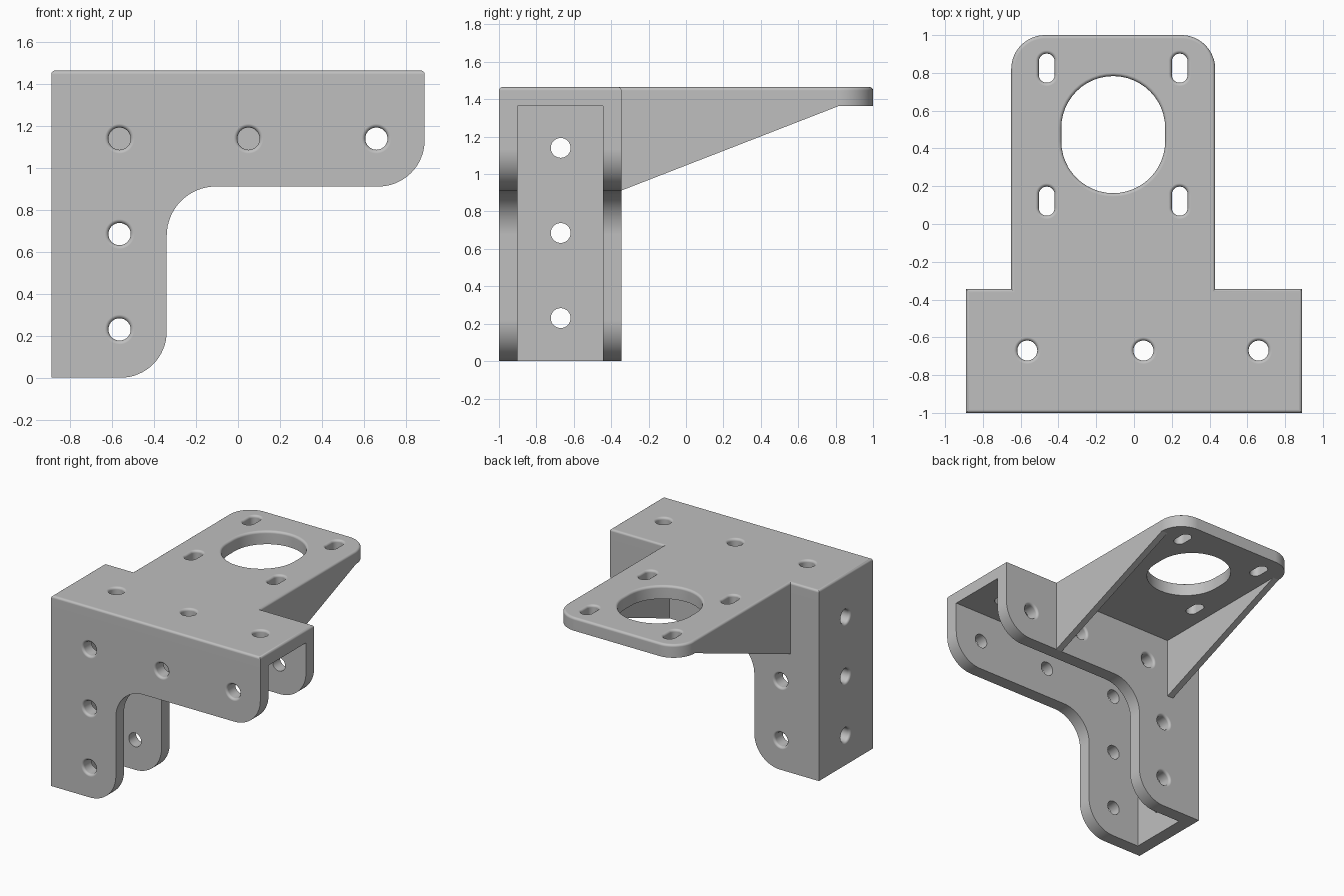
import bpy, bmesh, math
from mathutils import Vector

default = bpy.data.objects.get("Cube")
if default:
    bpy.data.objects.remove(default, do_unlink=True)

WALL = 0.1
FILLET = 0.018
HEIGHT = 1.465
UNDER = HEIGHT - WALL
LEFT, RIGHT = 0.89, -0.89
FRONT, BACK = -1.0, -0.345
SHELF_X, SHELF_HALF = -0.11, 0.54
HOLE = 0.053

grey = bpy.data.materials.new("bracket_grey")
grey.use_nodes = True
grey.diffuse_color = (0.52, 0.52, 0.52, 1)
grey.node_tree.nodes["Principled BSDF"].inputs["Base Color"].default_value = (0.52, 0.52, 0.52, 1)

# Planes: map outline (u, v) and depth w to space
PLANE = {
    "top": lambda u, v, w: (u, v, w),
    "front": lambda u, v, w: (u, w, v),
    "side": lambda u, v, w: (w, u, v),
}


def rounded(corners, steps=16):
    """Outline from (u, v, radius) corners."""
    pts = [Vector((u, v, 0)) for u, v, r in corners]
    out = []
    for i, p in enumerate(pts):
        r = corners[i][2]
        if not r:
            out.append(p)
            continue
        a = (pts[i - 1] - p).normalized()
        b = (pts[(i + 1) % len(pts)] - p).normalized()
        half = a.angle(b) / 2
        centre = p + (a + b).normalized() * r / math.sin(half)
        start = (p + a * r / math.tan(half) - centre).normalized()
        end = (p + b * r / math.tan(half) - centre).normalized()
        out += [centre + start.slerp(end, k / steps) * r for k in range(steps + 1)]
    return [(p.x, p.y) for p in out]


def loft(bm, rings, plane):
    """Closed solid through a list of (outline, depth) rings."""
    rows = [[bm.verts.new(PLANE[plane](u, v, w)) for u, v in pts] for pts, w in rings]
    n = len(rows[0])
    for lo, hi in zip(rows, rows[1:]):
        for i in range(n):
            j = (i + 1) % n
            bm.faces.new((lo[i], lo[j], hi[j], hi[i]))
    bm.faces.new(rows[0])
    bm.faces.new(rows[-1])
    return rows


def finish(bm, name):
    bmesh.ops.recalc_face_normals(bm, faces=bm.faces)
    mesh = bpy.data.meshes.new(name)
    bm.to_mesh(mesh)
    bm.free()
    mesh.materials.append(grey)
    obj = bpy.data.objects.new(name, mesh)
    bpy.context.collection.objects.link(obj)
    return obj


def prism(name, outline, plane, w0, w1, round_top=False):
    bm = bmesh.new()
    rows = loft(bm, [(outline, w0), (outline, w1)], plane)
    bmesh.ops.recalc_face_normals(bm, faces=bm.faces)
    if round_top:
        rim = set(rows[-1])
        edges = [e for e in bm.edges if all(v in rim for v in e.verts)]
        bmesh.ops.bevel(bm, geom=edges, offset=FILLET, segments=4, profile=0.5, affect='EDGES')
    return finish(bm, name)


def slot(u, v, radius, slide):
    """Circle stretched along v by a slide length."""
    pts = []
    for end, turn in ((1, 0), (-1, math.pi)):
        for k in range(25 if slide else 24):
            a = turn + math.pi * k / 24
            pts.append((u + radius * math.cos(a), v + end * slide / 2 + radius * math.sin(a)))
    return pts


def drill(obj, holes, plane, surface, outward):
    """Cut (u, v, radius, slide) holes with a rounded rim on the outer surface."""
    bm = bmesh.new()
    for u, v, radius, slide in holes:
        levels = [(0.03, FILLET)]
        for k in range(5):
            a = math.pi / 2 * k / 4
            levels.append((-FILLET * (1 - math.cos(a)), FILLET * (1 - math.sin(a))))
        levels.append((-WALL - 0.03, 0))
        loft(bm, [(slot(u, v, radius + grow, slide), surface + outward * d)
                  for d, grow in levels], plane)
    cutter = finish(bm, obj.name + "_cutter")
    cutter.hide_render = True
    mod = obj.modifiers.new("holes", 'BOOLEAN')
    mod.operation = 'DIFFERENCE'
    mod.solver = 'EXACT'
    mod.object = cutter
    graph = bpy.context.evaluated_depsgraph_get()
    mesh = bpy.data.meshes.new_from_object(obj.evaluated_get(graph))
    obj.modifiers.clear()
    obj.data = mesh
    bpy.data.objects.remove(cutter, do_unlink=True)


# Top plate with motor shelf
s0, s1 = SHELF_X - SHELF_HALF, SHELF_X + SHELF_HALF
tee = rounded([(RIGHT, FRONT, 0), (LEFT, FRONT, 0), (LEFT, BACK, 0), (s1, BACK, 0),
               (s1, 1, 0.18), (s0, 1, 0.18), (s0, BACK, 0), (RIGHT, BACK, 0)])
top_plate = prism("top_plate", tee, "top", UNDER, HEIGHT, round_top=True)
row = (-0.565, 0.05, 0.66)
mid_y = -0.67
shelf_y = 0.473
top_holes = [(x, mid_y, HOLE, 0) for x in row]
top_holes += [(SHELF_X + dx, shelf_y + dy, 0.042, 0.07)
              for dx in (-0.352, 0.352) for dy in (-0.352, 0.352)]
top_holes.append((SHELF_X, shelf_y, 0.275, 0.07))
drill(top_plate, top_holes, "top", HEIGHT, 1)

# Front and back angle-shaped walls
ell = rounded([(RIGHT, 0, 0), (-0.34, 0, 0.22), (-0.34, 0.912, 0.235),
               (LEFT, 0.912, 0.22), (LEFT, UNDER, 0), (RIGHT, UNDER, 0)])
column = (0.23, 0.685, 1.14)
front_wall = prism("front_wall", ell, "front", FRONT, FRONT + WALL)
drill(front_wall, [(row[0], z, HOLE, 0) for z in column]
      + [(x, column[2], HOLE, 0) for x in row[1:]], "front", FRONT, -1)
back_wall = prism("back_wall", ell, "front", BACK - WALL, BACK)
drill(back_wall, [(row[0], z, HOLE, 0) for z in column[:2]]
      + [(x, column[2], HOLE, 0) for x in (SHELF_X - 0.31, SHELF_X + 0.31, row[2])],
      "front", BACK, 1)

# Closed side wall
y0, y1 = FRONT + WALL, BACK - WALL
side_wall = prism("side_wall", [(y0, 0), (y1, 0), (y1, UNDER), (y0, UNDER)],
                  "side", RIGHT, RIGHT + WALL)
drill(side_wall, [(mid_y, z, HOLE, 0) for z in column], "side", RIGHT, -1)

# Triangular gussets under the shelf
brace = [(BACK, UNDER), (BACK, 0.912), (0.82, UNDER)]
right_gusset = prism("right_gusset", brace, "side", s0, s0 + 0.05)
left_gusset = prism("left_gusset", brace, "side", s1 - 0.05, s1)

# Smooth rounded rims, keep flat faces flat
for obj in (top_plate, front_wall, back_wall, side_wall, right_gusset, left_gusset):
    bpy.ops.object.select_all(action='DESELECT')
    obj.select_set(True)
    bpy.context.view_layer.objects.active = obj
    bpy.ops.object.shade_smooth_by_angle(angle=math.radians(35))
    weighted = obj.modifiers.new("weighted_normals", 'WEIGHTED_NORMAL')
    weighted.keep_sharp = True
